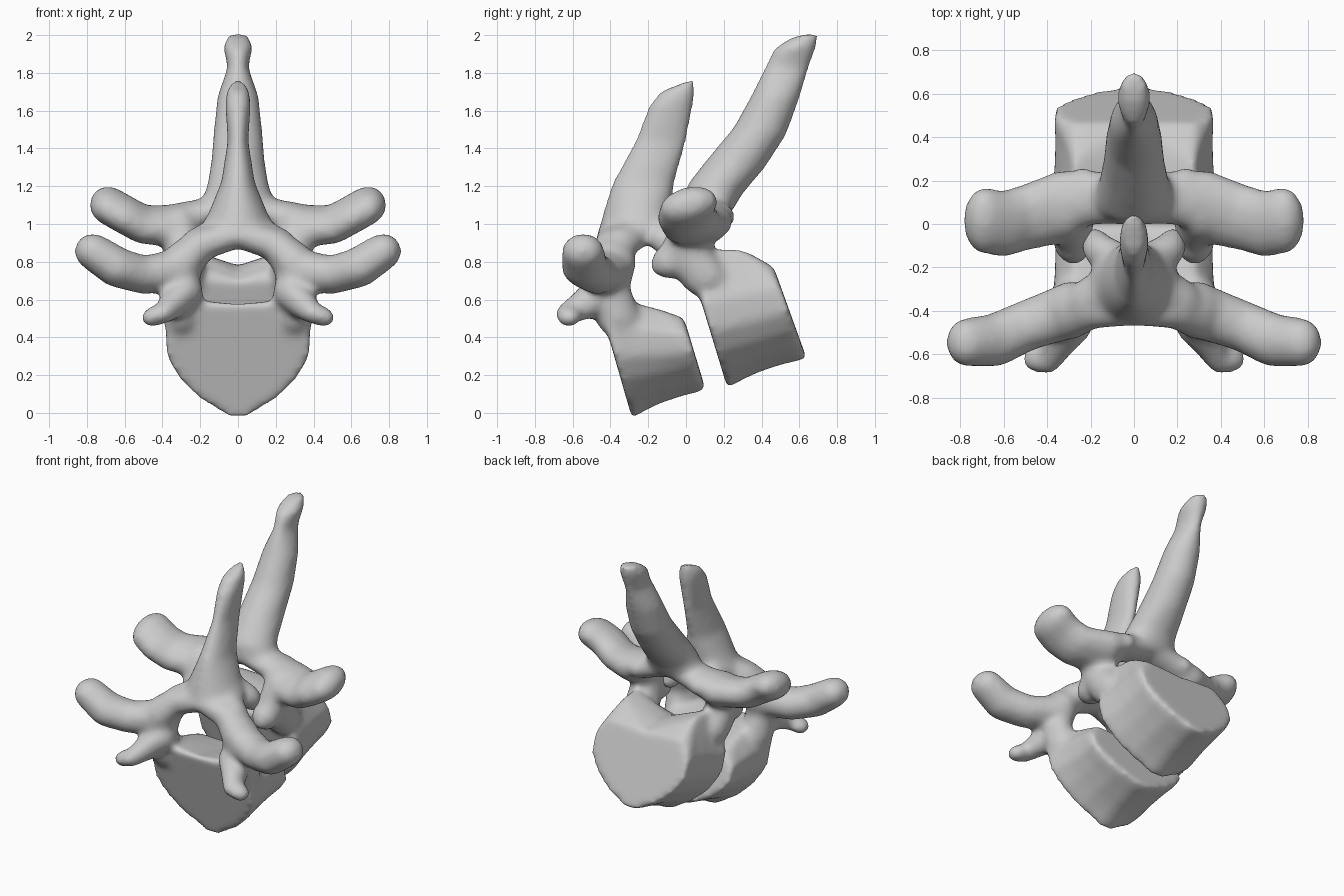
import bpy, bmesh, math
from mathutils import Vector

if "Cube" in bpy.data.objects:
    bpy.data.objects.remove(bpy.data.objects["Cube"])

# Half outline of the heart-shaped vertebral body: x, height fraction
HALF = [(0, 0), (.05, .01), (.2, .16), (.31, .33), (.38, .52), (.39, .78), (.3, 1.01), (0, .98)]


def hull(bm, pts):
    """Convex skin around the points, on both sides of the middle plane."""
    for m in (1, -1):
        vs = [bm.verts.new((p.x * m, p.y, p.z)) for p in pts]
        r = bmesh.ops.convex_hull(bm, input=vs)
        junk = {g for g in r['geom_interior'] + r['geom_unused'] if isinstance(g, bmesh.types.BMVert)}
        bmesh.ops.delete(bm, geom=list(junk), context='VERTS')


def skin(bm, slices):
    for a, b in zip(slices, slices[1:]):
        hull(bm, a + b)


def ball(x, y, z, r, deep=1.2, tilt=0):
    """Ellipsoid points, longer in y by 'deep', turned about x by 'tilt'."""
    pts = []
    for i in range(7):
        a = math.pi * i / 6
        for j in range(12):
            b = math.tau * j / 12
            v, w = deep * math.cos(a), math.sin(a) * math.sin(b)
            c, s = math.cos(tilt), math.sin(tilt)
            pts.append(Vector((x + r * math.sin(a) * math.cos(b),
                               y + r * (v * c - w * s), z + r * (v * s + w * c))))
    return pts


def limb(bm, *balls, deep=1.2, tilt=0):
    skin(bm, [ball(*b, deep, tilt) for b in balls])


def spine(bm, *rows):
    """Rows: front y, rear y, front z, rear z, half width."""
    slices = []
    for y0, y1, z0, z1, w in rows:
        ring = [(math.sin(i * math.tau / 20), .5 - .5 * math.cos(i * math.tau / 20)) for i in range(20)]
        slices.append([Vector((w * s, y0 + (y1 - y0) * t, z0 + (z1 - z0) * t)) for s, t in ring])
    skin(bm, slices)


def body(bm, front, rear, horn, dip):
    """front, rear: y and z of the bottom, then of the top; horns and middle rise mid-way."""
    slices = []
    for k in (0, .2, .4, .7, 1):
        y0, z0, y1, z1 = [a + (b - a) * k for a, b in zip(front, rear)]
        bump = math.sin(math.pi * k)
        ring = []
        for x, t in HALF:
            if t > 1:
                t += horn * bump
            elif t > .9:
                t += dip * bump
            elif t < .1:
                t += .04 * bump
            ring.append(Vector((x * (1 - .05 * k - .04 * bump), y0 + (y1 - y0) * t, z0 + (z1 - z0) * t)))
        slices.append(ring)
    skin(bm, slices)


def finish(bm, name):
    """Fuse the parts into one smooth bone."""
    bmesh.ops.recalc_face_normals(bm, faces=bm.faces)
    me = bpy.data.meshes.new(name)
    bm.to_mesh(me)
    bm.free()
    ob = bpy.data.objects.new(name, me)
    bpy.context.collection.objects.link(ob)
    r = ob.modifiers.new("fuse", 'REMESH')
    r.mode, r.voxel_size, r.use_smooth_shade = 'VOXEL', .018, True
    s = ob.modifiers.new("soften", 'SMOOTH')
    s.factor, s.iterations = .5, 18


# Front vertebra
bm = bmesh.new()
body(bm, (-.285, -.03, -.465, .595), (.105, .12, -.01, .5), .06, .0)
spine(bm, (-.47, -.1, .9, 1, .22), (-.45, -.08, 1.02, 1.08, .16), (-.39, -.06, 1.22, 1.22, .09),
      (-.27, .005, 1.44, 1.44, .055), (-.2, .05, 1.62, 1.69, .07), (-.14, .045, 1.7, 1.77, .05))
# lamina and pedicle
limb(bm, (0, -.38, .945, .075), (.2, -.38, .89, .09), (.3, -.4, .79, .115),
     (.31, -.41, .67, .095), (.3, -.36, .5, .1))
limb(bm, (0, -.2, 1.01, .08), (.22, -.36, .89, .09))
# transverse process
limb(bm, (.3, -.4, .76, .115), (.5, -.47, .73, .105), (.64, -.535, .77, .11), (.77, -.545, .855, .1), deep=1.15)
# front and rear articular processes
limb(bm, (.28, -.44, .64, .1), (.34, -.52, .58, .085), (.39, -.62, .53, .06), (.46, -.62, .505, .055))
limb(bm, (.06, -.17, 1, .08), (.16, -.12, .92, .08), (.18, -.08, .87, .065), deep=1)
finish(bm, "front_vertebra")

# Rear vertebra
bm = bmesh.new()
body(bm, (.22, .13, .045, .705), (.64, .285, .465, .77), .27, .1)
spine(bm, (-.01, .24, 1.08, 1.06, .22), (0, .3, 1.2, 1.16, .17), (.1, .42, 1.33, 1.3, .145),
      (.25, .53, 1.51, 1.47, .13), (.35, .6, 1.69, 1.66, .11), (.42, .65, 1.84, 1.82, .055),
      (.465, .695, 1.93, 1.95, .08), (.56, .705, 1.99, 2.015, .055))
# lamina and pedicle
limb(bm, (0, .12, 1.1, .08), (.2, .12, 1.05, .085), (.34, .1, 1.01, .1), deep=1.5)
limb(bm, (.31, .06, 1, .11), (.29, -.01, .86, .105), (.28, .1, .72, .11))
# transverse process
limb(bm, (.33, .08, .99, .11), (.5, .03, .995, .1), (.6, 0, 1.05, .1), (.69, .015, 1.1, .1), deep=1.6, tilt=.25)
# front and rear articular processes
limb(bm, (.29, 0, .88, .09), (.28, -.09, .8, .095), (.28, -.13, .78, .06), deep=1)
limb(bm, (.18, .14, 1.05, .08), (.24, .18, 1.04, .07))
finish(bm, "rear_vertebra")
